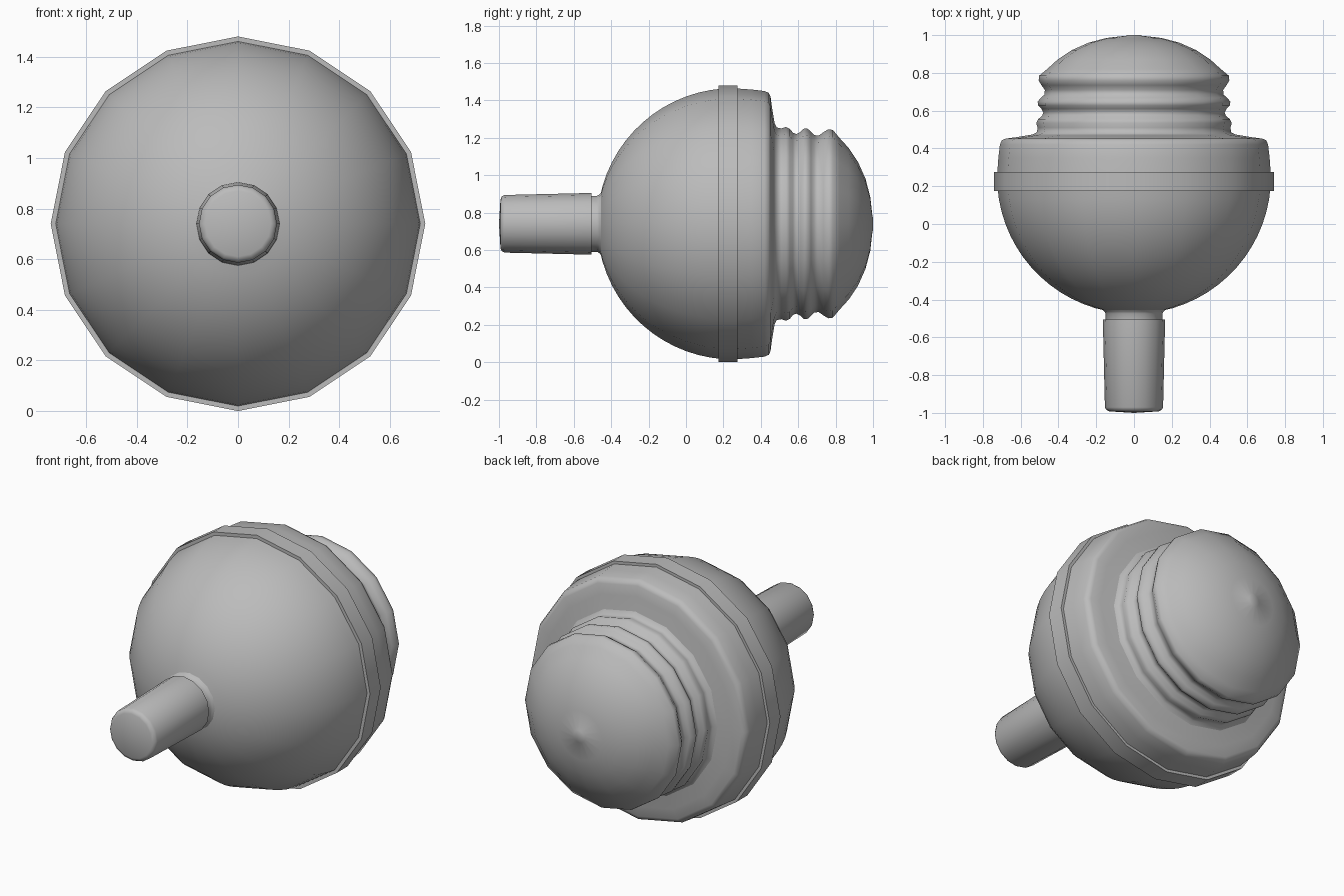
import bpy, bmesh, math

cube = bpy.data.objects.get("Cube")
if cube:
    bpy.data.objects.remove(cube, do_unlink=True)

SIDES = 16
AXIS_Z = 0.74

grey = bpy.data.materials.new("plain_grey")
grey.use_nodes = True
COLOUR = (0.5, 0.5, 0.5, 1)
grey.diffuse_color = COLOUR
grey.node_tree.nodes["Principled BSDF"].inputs["Base Color"].default_value = COLOUR


def lathe(name, profile, smooth_angle=35):
    """Turn (y, radius) points around the front-to-back axis."""
    bm = bmesh.new()
    rings = []
    for y, r in profile:
        if r == 0:
            rings.append([bm.verts.new((0, y, AXIS_Z))] * SIDES)
            continue
        turns = [2 * math.pi * i / SIDES for i in range(SIDES)]
        rings.append([bm.verts.new((r * math.sin(t), y, AXIS_Z + r * math.cos(t)))
                      for t in turns])
    for a, b in zip(rings, rings[1:]):
        for i in range(SIDES):
            j = (i + 1) % SIDES
            bm.faces.new(list(dict.fromkeys((a[i], a[j], b[j], b[i]))))
    bmesh.ops.recalc_face_normals(bm, faces=bm.faces)
    mesh = bpy.data.meshes.new(name)
    bm.to_mesh(mesh)
    bm.free()
    mesh.materials.append(grey)
    obj = bpy.data.objects.new(name, mesh)
    bpy.context.collection.objects.link(obj)
    bpy.ops.object.select_all(action="DESELECT")
    obj.select_set(True)
    bpy.context.view_layer.objects.active = obj
    bpy.ops.object.shade_smooth_by_angle(angle=math.radians(smooth_angle))
    return obj


# Round front shell: an arc from the peg hole to the band
CENTRE_Y, RADIUS = 0.25, 0.725
start, end, steps = math.radians(11), math.radians(86), 14
arc = [start + (end - start) * i / steps for i in range(steps + 1)]
lathe("front_shell", [(CENTRE_Y - RADIUS * math.cos(a), RADIUS * math.sin(a)) for a in arc])

# Raised band around the widest part
lathe("middle_band", [(0.175, 0.70), (0.175, 0.74), (0.275, 0.74), (0.275, 0.70)])

# Rear shell with rounded rim, sloping in to the grip
lathe("rear_shell", [(0.25, 0.725), (0.28, 0.723), (0.35, 0.718), (0.42, 0.71),
                     (0.443, 0.70), (0.452, 0.68), (0.46, 0.62), (0.475, 0.53)], 60)

# Ribbed collar ending in a rounded cap
lathe("ribbed_cap", [(0.47, 0.545), (0.485, 0.515), (0.51, 0.51), (0.535, 0.518), (0.555, 0.508),
                     (0.572, 0.487), (0.59, 0.48), (0.61, 0.49), (0.628, 0.508),
                     (0.648, 0.51), (0.668, 0.493), (0.685, 0.474), (0.71, 0.472),
                     (0.735, 0.49), (0.76, 0.505), (0.785, 0.502), (0.82, 0.46),
                     (0.87, 0.405), (0.92, 0.33), (0.96, 0.24), (0.985, 0.145),
                     (0.997, 0.04), (1.0, 0.035), (1.0, 0)], 60)

# Front peg: narrow neck, then a tapered shaft with a softened end
lathe("peg_neck", [(-0.44, 0.185), (-0.462, 0.158), (-0.475, 0.15), (-0.52, 0.15)], 60)
lathe("peg_shaft", [(-0.505, 0.14), (-0.505, 0.165), (-0.97, 0.154),
                    (-0.985, 0.146), (-0.992, 0.13), (-1.0, 0)], 60)
